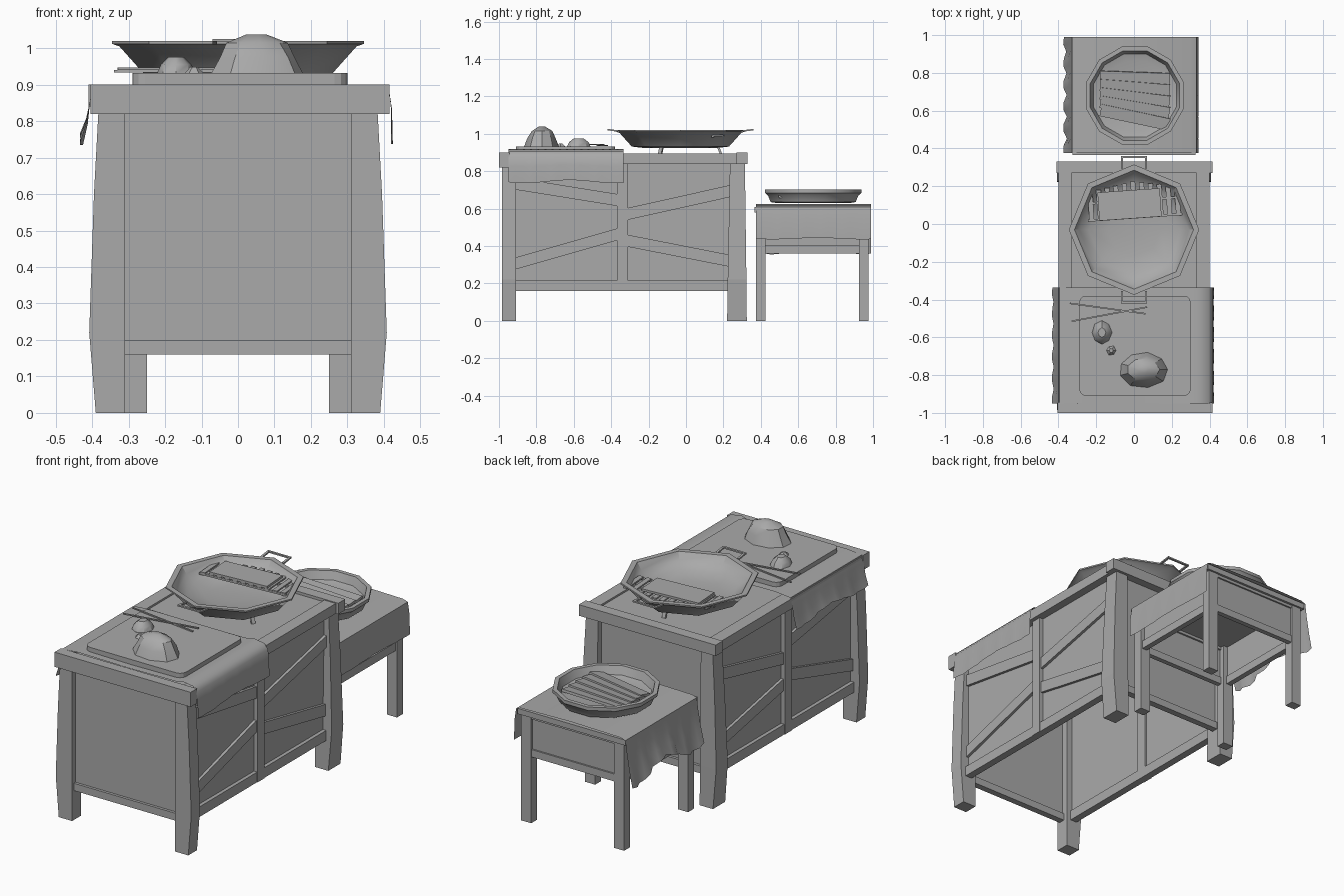
import bpy, bmesh, math, random
from mathutils import Vector, Matrix

cube = bpy.data.objects.get("Cube")
if cube:
    bpy.data.objects.remove(cube)
random.seed(4)

grey = bpy.data.materials.new("plain_grey")
grey.use_nodes = True
GREY = (0.4, 0.4, 0.4, 1)
grey.diffuse_color = GREY
grey.node_tree.nodes["Principled BSDF"].inputs["Base Color"].default_value = GREY


def finish(name, bm, smooth=None, recalc=True):
    if recalc:
        bmesh.ops.recalc_face_normals(bm, faces=bm.faces)
    mesh = bpy.data.meshes.new(name)
    bm.to_mesh(mesh)
    bm.free()
    mesh.materials.append(grey)
    ob = bpy.data.objects.new(name, mesh)
    bpy.context.collection.objects.link(ob)
    if smooth:
        bpy.ops.object.select_all(action='DESELECT')
        ob.select_set(True)
        bpy.context.view_layer.objects.active = ob
        bpy.ops.object.shade_smooth_by_angle(angle=math.radians(smooth))
    return ob


def loft(name, rings, smooth=None, caps=True):
    """Skin closed rings of points, one above the other."""
    bm = bmesh.new()
    loops = [[bm.verts.new(p) for p in ring] for ring in rings]
    n = len(rings[0])
    for a, b in zip(loops, loops[1:]):
        for i in range(n):
            j = (i + 1) % n
            bm.faces.new((a[i], a[j], b[j], b[i]))
    if caps:
        bm.faces.new(loops[0])
        bm.faces.new(loops[-1])
    return finish(name, bm, smooth)


def rect(x0, x1, y0, y1, z):
    return [(x0, y0, z), (x1, y0, z), (x1, y1, z), (x0, y1, z)]


def box(name, x0, x1, y0, y1, z0, z1):
    return loft(name, [rect(x0, x1, y0, y1, z0), rect(x0, x1, y0, y1, z1)])


def bar(name, a, b, width, height):
    """Straight square bar from a to b."""
    a, b = Vector(a), Vector(b)
    ob = box(name, -width / 2, width / 2, 0, (b - a).length, -height / 2, height / 2)
    ob.data.transform(Matrix.Translation(a) @ (b - a).to_track_quat('Y', 'Z').to_matrix().to_4x4())
    return ob


def dish(name, sides, centre, profile, turn=0, smooth=None):
    """Faceted bowl turned from (radius, height) pairs."""
    rings = []
    for r, z in profile:
        angles = [turn + math.tau * i / sides for i in range(sides)]
        rings.append([(centre[0] + r * math.cos(a), centre[1] + r * math.sin(a), z) for a in angles])
    return loft(name, rings, smooth)


def cloth(name, section, y0, y1, wave_left, wave_right, steps=16):
    """Draped sheet: an x-z section swept along y, with wavy hanging ends."""
    bm = bmesh.new()
    rows = []
    for k in range(steps + 1):
        t = k / steps
        row = []
        for i, (x, z) in enumerate(section):
            fold = max(0, 1 - i / 2) * wave_left + max(0, 1 - (len(section) - 1 - i) / 2) * wave_right
            s = math.sin(t * 17 + 1)
            row.append(bm.verts.new((x + math.copysign(fold * s * 0.6, x), y0 + (y1 - y0) * t,
                                     z + fold * math.cos(t * 8 + 2))))
        rows.append(row)
    for a, b in zip(rows, rows[1:]):
        for i in range(len(section) - 1):
            bm.faces.new((a[i], a[i + 1], b[i + 1], b[i]))
    return finish(name, bm, 50, recalc=False)


def lump(name, centre, base, size, tops, sides=9):
    """Irregular faceted mound."""
    rings = []
    for scale, z in tops:
        ring = []
        for i in range(sides):
            a = math.tau * i / sides
            r = scale * random.uniform(0.92, 1.06)
            ring.append((centre[0] + size[0] * r * math.cos(a), centre[1] + size[1] * r * math.sin(a), base + z))
        rings.append(ring)
    loft(name, rings, 35)


# Large cabinet: legs, rails, panels and braces on both sides
for s, side in ((1, "left"), (-1, "right")):
    for end, ya, yb in (("front", -0.985, -0.91), ("back", 0.315, 0.235)):
        rings = [rect(s * 0.31, s * x, ya + f * (0.01 if end == "back" else 0), yb - f * (0.015 if end == "back" else 0), z)
                 for x, z, f in ((0.39, 0, 1), (0.408, 0.22, 0.8), (0.395, 0.6, 0.3), (0.382, 0.84, 0))]
        loft(f"{side}_{end}_leg", rings)
    box(f"{side}_panel", s * 0.345, s * 0.355, -0.92, 0.25, 0.16, 0.85)
    box(f"{side}_bottom_rail", s * 0.335, s * 0.375, -0.92, 0.24, 0.16, 0.215)
    box(f"{side}_top_rail", s * 0.33, s * 0.4, -0.96, 0.28, 0.84, 0.895)
    box(f"{side}_middle_post", s * 0.335, s * 0.378, -0.37, -0.31, 0.16, 0.85)
    braces = ((-0.92, 0.735, -0.36, 0.645), (-0.92, 0.305, -0.36, 0.465),
              (-0.32, 0.57, 0.24, 0.695), (-0.32, 0.43, 0.24, 0.32))
    for ya, za, yb, zb in braces:
        h = 0.032
        loft(f"{side}_brace", [[(x, ya, za - h), (x, yb, zb - h), (x, yb, zb + h), (x, ya, za + h)]
                               for x in (s * 0.35, s * 0.37)])
for end, s, y in (("front", -1, -0.965), ("back", 1, 0.295)):
    box(f"{end}_panel", -0.33, 0.33, y - s * 0.02, y - s * 0.01, 0.16, 0.86)
    box(f"{end}_bottom_rail", -0.312, 0.312, y - s * 0.03, y + s * 0.005, 0.16, 0.2)
box("front_beam", -0.405, 0.415, -1.0, -0.945, 0.82, 0.9)
box("back_beam", -0.41, 0.415, 0.27, 0.33, 0.84, 0.9)
box("worktop", -0.34, 0.34, -0.95, 0.28, 0.865, 0.885)

# Draped cloth and rounded chopping board
cloth("worktop_cloth", [(-0.425, 0.75), (-0.412, 0.8), (-0.405, 0.86), (-0.395, 0.9), (-0.3, 0.908), (0, 0.904),
                        (0.3, 0.908), (0.33, 0.918), (0.395, 0.908), (0.415, 0.88), (0.42, 0.83), (0.42, 0.745)],
      -0.95, -0.335, 0.016, 0.008)
outline = []
for cx, cy, start in ((0.265, -0.415, 0), (-0.255, -0.415, 90), (-0.255, -0.875, 180), (0.265, -0.875, 270)):
    outline += [(cx + 0.035 * math.cos(math.radians(start + d)), cy + 0.035 * math.sin(math.radians(start + d)))
                for d in (0, 30, 60, 90)]
loft("chopping_board", [[(x, y, z) for x, y in outline] for z in (0.9, 0.932)])

# Food lumps and sticks on the board
lump("large_dough", (0.05, -0.77), 0.93, (0.135, 0.095), ((1, 0), (0.82, 0.045), (0.62, 0.085), (0.2, 0.108)))
lump("small_dough", (-0.17, -0.575), 0.93, (0.053, 0.062), ((1, 0), (0.85, 0.025), (0.4, 0.046)), 8)
lump("tiny_dough", (-0.12, -0.67), 0.93, (0.028, 0.028), ((1, 0), (0.4, 0.018)), 6)
bar("stick", (-0.34, -0.42, 0.937), (0.06, -0.475, 0.937), 0.008, 0.006)
bar("stick", (-0.33, -0.515, 0.944), (0.07, -0.44, 0.944), 0.008, 0.006)

# Large eight-sided pan with handles and feet
dish("pan", 8, (0, -0.03), [(0.2, 0.925), (0.26, 0.932), (0.325, 1.005), (0.345, 1.012), (0.345, 1.02), (0.315, 1.02),
                            (0.29, 0.985), (0.24, 0.955), (0.14, 0.94), (0.05, 0.936)], math.pi / 8 * 2, 35)
for s in (1, -1):
    y0, y1 = -0.03 + s * 0.325, -0.03 + s * 0.385
    bar("pan_handle_grip", (-0.07, y1, 1.022), (0.07, y1, 1.022), 0.012, 0.008)
    for x in (-0.064, 0.064):
        bar("pan_handle_arm", (x, y0, 1.014), (x, y1, 1.022), 0.012, 0.008)
for i in range(3):
    a = math.tau * i / 3 + math.pi / 2
    x, y = math.cos(a), math.sin(a)
    bar("pan_foot", (x * 0.2, y * 0.2 - 0.03, 0.935), (x * 0.22, y * 0.22 - 0.03, 0.885), 0.02, 0.012)

# Grill rack and slab inside the pan
rack_turn = Matrix.Translation((0, 0.125, 0)) @ Matrix.Rotation(math.radians(4), 4, 'Z')
parts = [bar("rack_rail", (-0.25, y, 0.985), (0.25, y, 0.985), 0.012, 0.01) for y in (-0.09, 0.0)]
parts += [bar("rack_slat", (-0.23 + i * 0.046, -0.095, 0.992), (-0.23 + i * 0.046, 0.1 - abs(i - 5) * 0.008, 0.992),
              0.026, 0.008) for i in range(11)]
parts.append(box("grilled_slab", -0.19, 0.14, -0.095, 0.055, 0.996, 1.008))
for ob in parts:
    ob.data.transform(rack_turn)

# Small table: legs, framed apron and top
for s in (1, -1):
    for y in (0.375, 0.925):
        box("small_table_leg", s * 0.25, s * 0.31, y, y + 0.05, 0, 0.6)
    box("small_side_apron", s * 0.275, s * 0.285, 0.4, 0.95, 0.36, 0.6)
    box("small_side_rail", s * 0.27, s * 0.3, 0.4, 0.95, 0.36, 0.405)
for s, y in ((-1, 0.375), (1, 0.975)):
    box("small_end_apron", -0.27, 0.27, y - s * 0.02, y - s * 0.012, 0.36, 0.6)
    for z in (0.36, 0.565):
        box("small_end_rail", -0.27, 0.27, y - s * 0.03, y - s * 0.003, z, z + 0.04)
box("small_table_top", -0.325, 0.325, 0.365, 0.985, 0.58, 0.61)
cloth("small_table_cloth", [(-0.355, 0.39), (-0.345, 0.46), (-0.337, 0.54), (-0.328, 0.61), (-0.3, 0.619), (0, 0.625),
                            (0.3, 0.619), (0.33, 0.61), (0.34, 0.54), (0.34, 0.44)], 0.375, 0.99, 0.035, 0.004)

# Round tray with fanned slices
dish("tray", 12, (0.005, 0.68), [(0.2, 0.63), (0.235, 0.635), (0.25, 0.67), (0.268, 0.685), (0.268, 0.703), (0.245, 0.703),
                                 (0.228, 0.66), (0.19, 0.65)], math.pi / 12, 35)
for i in range(5):
    ob = box("tray_slice", -0.185, 0.185, -0.032, 0.032, -0.007, 0.007)
    tilt = Matrix.Rotation(math.radians(-12 + i * 2.5), 4, 'Z') @ Matrix.Rotation(0.15, 4, 'X')
    ob.data.transform(Matrix.Translation((0.005, 0.565 + i * 0.052, 0.668)) @ tilt)
